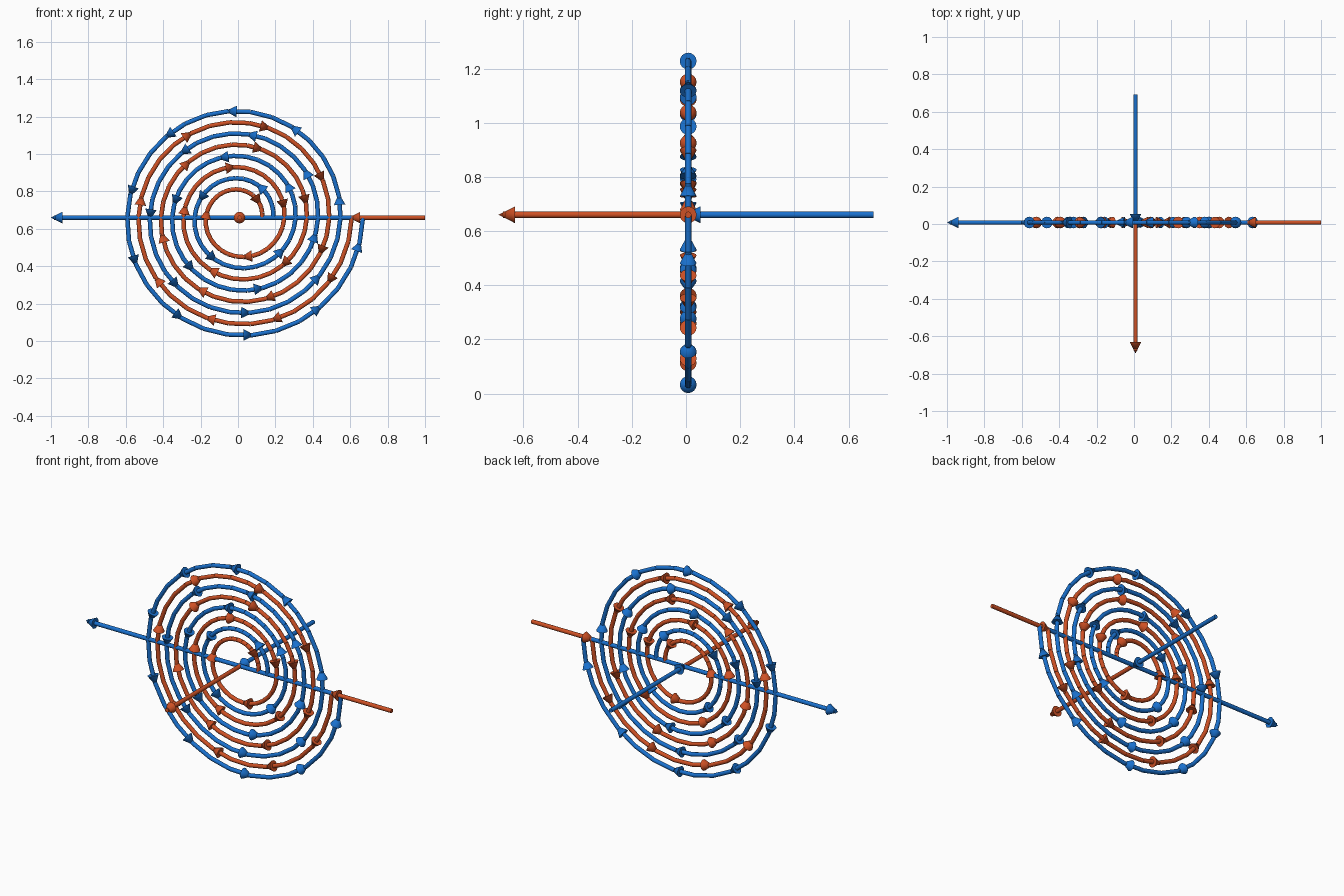
import bpy, bmesh, math
from mathutils import Vector, Matrix

if "Cube" in bpy.data.objects:
    bpy.data.objects.remove(bpy.data.objects["Cube"])

CENTRE = Vector((0.008, 0.008, 0.66))
SHAFT_R, CONE_R, CONE_LEN, OVERHANG = 0.012, 0.031, 0.061, 0.016
SPACING = 0.35           # path length between arrowheads
STEPS, TURNS, PITCH = 30, 4, 0.12


def material(name, rgb):
    m = bpy.data.materials.new(name)
    m.diffuse_color = (*rgb, 1)
    m.use_nodes = True
    m.node_tree.nodes["Principled BSDF"].inputs["Base Color"].default_value = m.diffuse_color
    return m


blue = material("blue", (0.010, 0.165, 0.62))
orange = material("orange", (0.62, 0.082, 0.018))


def spiral(r0):
    """Flat spiral in the xz plane, growing outward."""
    pts = []
    for i in range(STEPS * TURNS + 1):
        a = math.tau * i / STEPS
        r = r0 + PITCH * i / STEPS
        pts.append(Vector((r * math.cos(a), 0, r * math.sin(a))))
    return pts


def add_cone(bm, a, b, r1, r2, sides):
    d = b - a
    rot = d.to_track_quat('Z', 'Y').to_matrix().to_4x4()
    bmesh.ops.create_cone(bm, cap_ends=True, segments=sides, radius1=r1, radius2=r2,
                          depth=d.length, matrix=Matrix.Translation((a + b) / 2) @ rot)


def finish(bm, name, mat):
    me = bpy.data.meshes.new(name)
    bm.to_mesh(me)
    bm.free()
    me.materials.append(mat)
    ob = bpy.data.objects.new(name, me)
    ob.location = CENTRE
    bpy.context.collection.objects.link(ob)
    bpy.context.view_layer.objects.active = ob
    ob.select_set(True)
    bpy.ops.object.shade_smooth_by_angle(angle=math.radians(40))
    ob.select_set(False)


def flow_line(name, pts, mat, hidden=()):
    """Tube along the points, with an arrowhead after every SPACING of length."""
    tube, heads = bmesh.new(), bmesh.new()
    run = 0
    for k, (a, b) in enumerate(zip(pts, pts[1:])):
        if k not in hidden:
            add_cone(tube, a, b, SHAFT_R, SHAFT_R, 12)
        run += (b - a).length
        if run >= SPACING - 1e-4:
            d = (b - a).normalized()
            tip = b + d * OVERHANG
            add_cone(heads, tip - d * CONE_LEN, tip, CONE_R, 0, 16)
            run = 0
    finish(tube, name + "_tube", mat)
    finish(heads, name + "_arrowheads", mat)


origin = Vector((0, 0, 0))

# blue flow: in from the back, outward round the spiral, then out to the left
out_path = [Vector((0, 0.684, 0)), origin] + spiral(0.18)
out_path += [Vector((0.605, 0, 0)), Vector((-0.992, 0, 0))]
flow_line("outward_flow", out_path, blue, hidden={len(out_path) - 3})

# orange flow: in from the right, inward round the spiral, then out of the front
in_path = [Vector((0.992, 0, 0))] + spiral(0.12)[::-1]
in_path += [origin, Vector((0, -0.684, 0))]
flow_line("inward_flow", in_path, orange, hidden={len(in_path) - 3})
